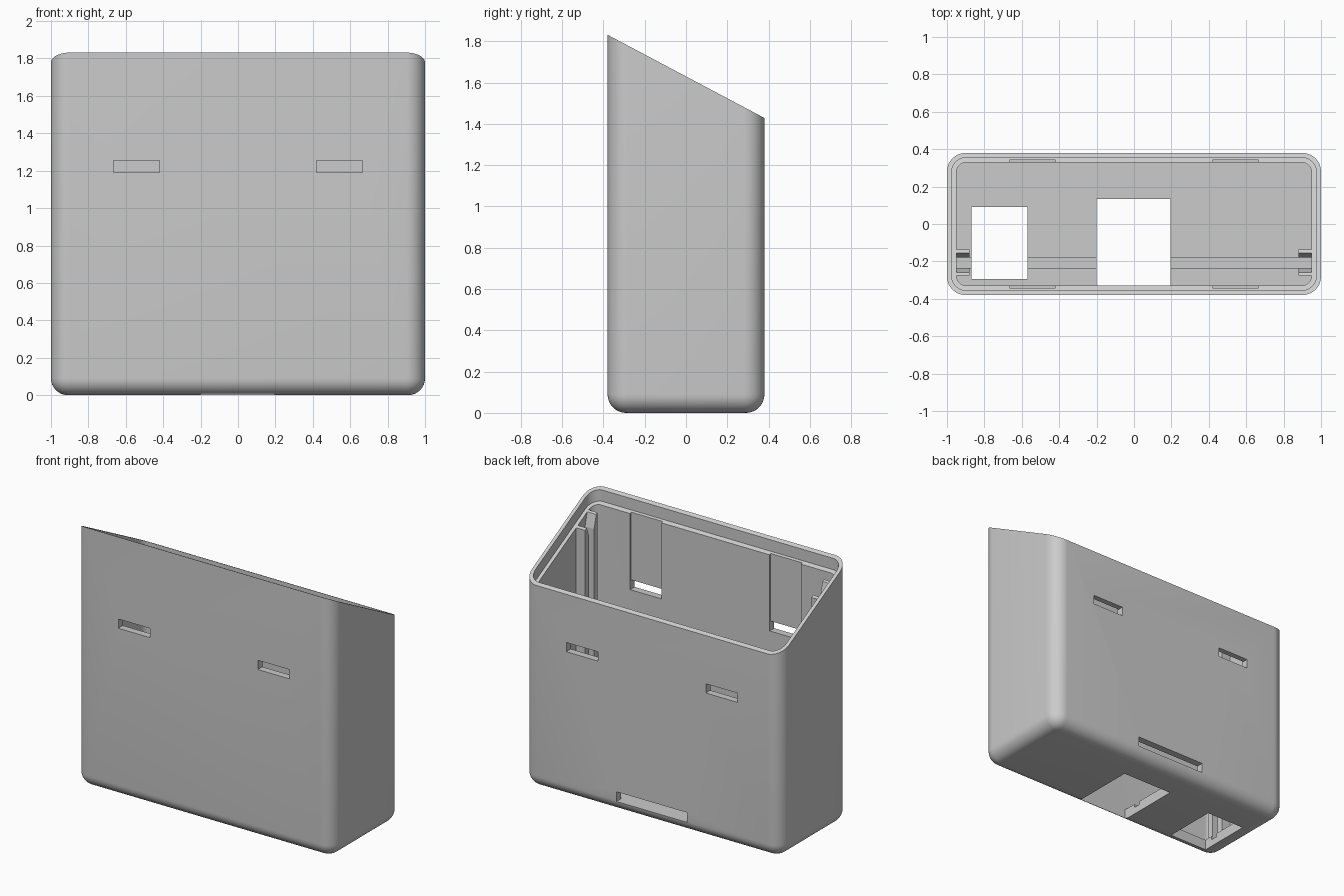
import bpy, bmesh, math
from mathutils import Vector

if "Cube" in bpy.data.objects:
    bpy.data.objects.remove(bpy.data.objects["Cube"], do_unlink=True)

SLOPE = 0.53      # fall of the open top from front to back
RIM = 1.63        # rim height at the middle
LEDGE = 0.08      # drop from rim to inner ledge
FLOOR = 0.075
HX, HY, WALL = 1.0, 0.38, 0.05

grey = bpy.data.materials.new("light_grey_plastic")
grey.use_nodes = True
COLOUR = (0.6, 0.6, 0.6, 1)
grey.diffuse_color = COLOUR
grey.node_tree.nodes["Principled BSDF"].inputs["Base Color"].default_value = COLOUR


def slant(y, drop=0.0):
    return RIM - SLOPE * y - drop


def outline(hx, hy, r, steps=10):
    """Rounded rectangle, counter-clockwise."""
    pts = []
    for q, (sx, sy) in enumerate([(1, 1), (-1, 1), (-1, -1), (1, -1)]):
        for i in range(steps + 1):
            a = (q + i / steps) * math.pi / 2
            pts.append((sx * (hx - r) + r * math.cos(a), sy * (hy - r) + r * math.sin(a)))
    return pts


def make_object(name, bm):
    bmesh.ops.recalc_face_normals(bm, faces=bm.faces)
    me = bpy.data.meshes.new(name)
    bm.to_mesh(me)
    bm.free()
    me.materials.append(grey)
    ob = bpy.data.objects.new(name, me)
    bpy.context.collection.objects.link(ob)
    return ob


def loft(name, rings):
    """Closed solid skinned through rings of equal length."""
    bm = bmesh.new()
    vs = [[bm.verts.new(p) for p in ring] for ring in rings]
    for low, high in zip(vs, vs[1:]):
        for i in range(len(low)):
            j = (i + 1) % len(low)
            bm.faces.new((low[i], low[j], high[j], high[i]))
    bm.faces.new(vs[0][::-1])
    bm.faces.new(vs[-1])
    return make_object(name, bm)


def prism(name, inset, r, z0, drop):
    """Rounded upright solid with a slanted top, used for hollowing."""
    pts = outline(HX - inset, HY - inset, r)
    return loft(name, [[(x, y, z0) for x, y in pts],
                       [(x, y, slant(y, drop)) for x, y in pts]])


def block(name, x0, x1, y0, y1, z0, z1):
    rect = [(x0, y0), (x1, y0), (x1, y1), (x0, y1)]
    return loft(name, [[(x, y, z) for x, y in rect] for z in (z0, z1)])


# Outer shell with rounded bottom edge
FILLET, CORNER = 0.09, 0.1
rings = []
for i in range(9):
    a = i / 8 * math.pi / 2
    d = FILLET * (1 - math.sin(a))
    z = FILLET * (1 - math.cos(a))
    rings.append([(x, y, z) for x, y in outline(HX - d, HY - d, CORNER - d)])
rings.append([(x, y, slant(y)) for x, y in outline(HX, HY, CORNER)])
case = loft("case_shell", rings)

# Hollow, lid ledge and floor openings
cutters = [
    prism("cavity", WALL, 0.055, FLOOR, -0.2),
    block("middle_floor_hole", -0.2, 0.195, -0.33, 0.135, -0.1, 0.2),
    block("side_floor_hole", -0.87, -0.57, -0.295, 0.09, -0.1, 0.2),
    block("board_groove", -0.95, 0.95, -0.235, -0.18, 0.05, 0.2),
    block("rear_port", -0.275, 0.275, 0.3, 0.5, 0.076, 0.145),
]
low = outline(HX - WALL / 2, HY - WALL / 2, 0.078)
cutters.append(loft("ledge_recess", [[(x, y, slant(y, LEDGE)) for x, y in low],
                                     [(x, y, slant(y, -0.2)) for x, y in low]]))

# Latch slots through both long walls, each with a shallow groove above
for side, z in ((-1, 1.19), (1, 1.025)):
    for x in (-0.665, 0.42):
        y0, y1 = sorted((side * 0.3, side * 0.5))
        cutters.append(block("latch_slot", x, x + 0.245, y0, y1, z, z + 0.065))
        y0, y1 = sorted((side * 0.3, side * 0.341))
        cutters.append(block("latch_groove", x, x + 0.245, y0, y1, z, slant(side * HY, 0.04)))

for c in cutters:
    c.hide_render = True
    m = case.modifiers.new(c.name, 'BOOLEAN')
    m.operation, m.solver, m.object = 'DIFFERENCE', 'EXACT', c
bpy.context.view_layer.update()
baked = bpy.data.meshes.new_from_object(case.evaluated_get(bpy.context.evaluated_depsgraph_get()))
case.modifiers.clear()
case.data = baked
for c in cutters:
    bpy.data.objects.remove(c, do_unlink=True)

bpy.ops.object.select_all(action='DESELECT')
case.select_set(True)
bpy.context.view_layer.objects.active = case
bpy.ops.object.shade_smooth_by_angle(angle=math.radians(30))

# Board guide rails on both end walls, with sloped lead-ins at the top
for sx, side in ((1, "left"), (-1, "right")):
    for inner, outer, label in ((-0.18, -0.137, "rear"), (-0.235, -0.275, "front")):
        mid = inner + (0.025 if outer > inner else -0.025)
        profile = [(inner, 0.05), (outer, 0.05), (outer, slant(outer, LEDGE)),
                   (mid, slant(mid, LEDGE)), (inner, slant(inner, LEDGE + 0.08))]
        loft(f"{side}_{label}_guide_rail",
             [[(sx * x, y, z) for y, z in profile] for x in (0.88, 0.96)])
